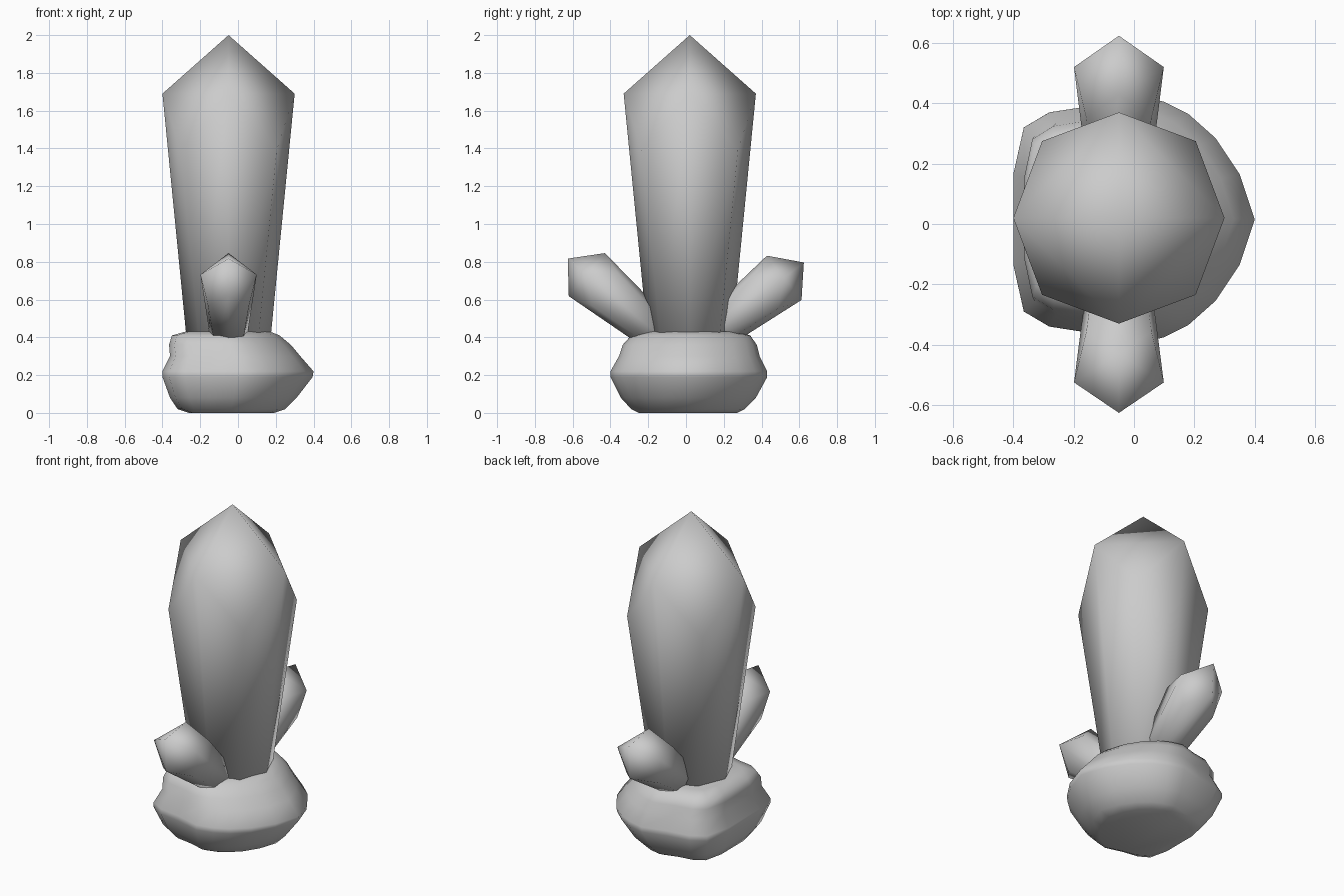
import bpy, bmesh, math

if "Cube" in bpy.data.objects:
    bpy.data.objects.remove(bpy.data.objects["Cube"])


def finish(name, bm, angle=None):
    bmesh.ops.recalc_face_normals(bm, faces=bm.faces[:])
    for f in bm.faces:
        f.smooth = True
    me = bpy.data.meshes.new(name)
    bm.to_mesh(me)
    bm.free()
    ob = bpy.data.objects.new(name, me)
    bpy.context.collection.objects.link(ob)
    return ob


def crystal(name, loc, tilt, scale):
    """Eight-sided tapered shard; origin at the centre of the upper rim."""
    bm = bmesh.new()
    base, rim = [], []
    for i in range(8):
        a = i * math.pi / 4
        c, s = math.cos(a), math.sin(a)
        base.append(bm.verts.new((0.222 * c, 0.222 * s, -1.30)))
        # diagonal corners sit lower than the four main ones
        r, z = (0.36, -0.30) if i % 2 else (0.35, 0)
        rim.append(bm.verts.new((r * c, r * s, z)))
    tip = bm.verts.new((0, 0, 0.31))
    bm.faces.new(base[::-1])
    for i in range(8):
        j = (i + 1) % 8
        bm.faces.new((base[i], base[j], rim[j], rim[i]))
    for i in range(0, 8, 2):
        k = (i + 2) % 8
        bm.faces.new((rim[i], rim[i + 1], rim[k]))
        bm.faces.new((rim[i], rim[k], tip))
    ob = finish(name, bm)
    ob.location = loc
    ob.rotation_euler = (math.radians(tilt), 0, 0)
    ob.scale = (scale,) * 3
    return ob


# Main crystal and the two leaning side crystals
crystal("main_crystal", (-0.05, 0.02, 1.69), 0, 1)
crystal("front_crystal", (-0.05, -0.525, 0.732), 50, 0.425)
crystal("back_crystal", (-0.05, 0.52, 0.715), -52, 0.425)

# Rock base: one mirrored outline stretched to fit the extents at each level
half = [(0.40, 0), (0.35, 0.15), (0.27, 0.27), (0.18, 0.35), (0.10, 0.39),
        (0, 0.415), (-0.15, 0.375), (-0.28, 0.355), (-0.365, 0.305), (-0.40, 0.15)]
outline = half + [(x, -y) for x, y in reversed(half[1:])]
levels = [  # z, x min, x max, y min, y max
    (0.00, -0.26, 0.19, -0.25, 0.27),
    (0.02, -0.32, 0.25, -0.29, 0.31),
    (0.08, -0.36, 0.31, -0.345, 0.37),
    (0.19, -0.40, 0.395, -0.40, 0.43),
    (0.22, -0.40, 0.40, -0.40, 0.43),
    (0.30, -0.36, 0.33, -0.355, 0.39),
    (0.36, -0.365, 0.28, -0.335, 0.375),
    (0.41, -0.35, 0.22, -0.29, 0.34),
    (0.43, -0.28, 0.17, -0.22, 0.27),
]
bm = bmesh.new()
rings = []
for z, x0, x1, y0, y1 in levels:
    rings.append([bm.verts.new((x0 + (x1 - x0) * (x + 0.40) / 0.80,
                                y0 + (y1 - y0) * (y + 0.415) / 0.83, z))
                  for x, y in outline])
n = len(outline)
for a, b in zip(rings, rings[1:]):
    for i in range(n):
        j = (i + 1) % n
        bm.faces.new((a[i], a[j], b[j], b[i]))
bm.faces.new(rings[0][::-1])
bm.faces.new(rings[-1])
finish("rock_base", bm)
